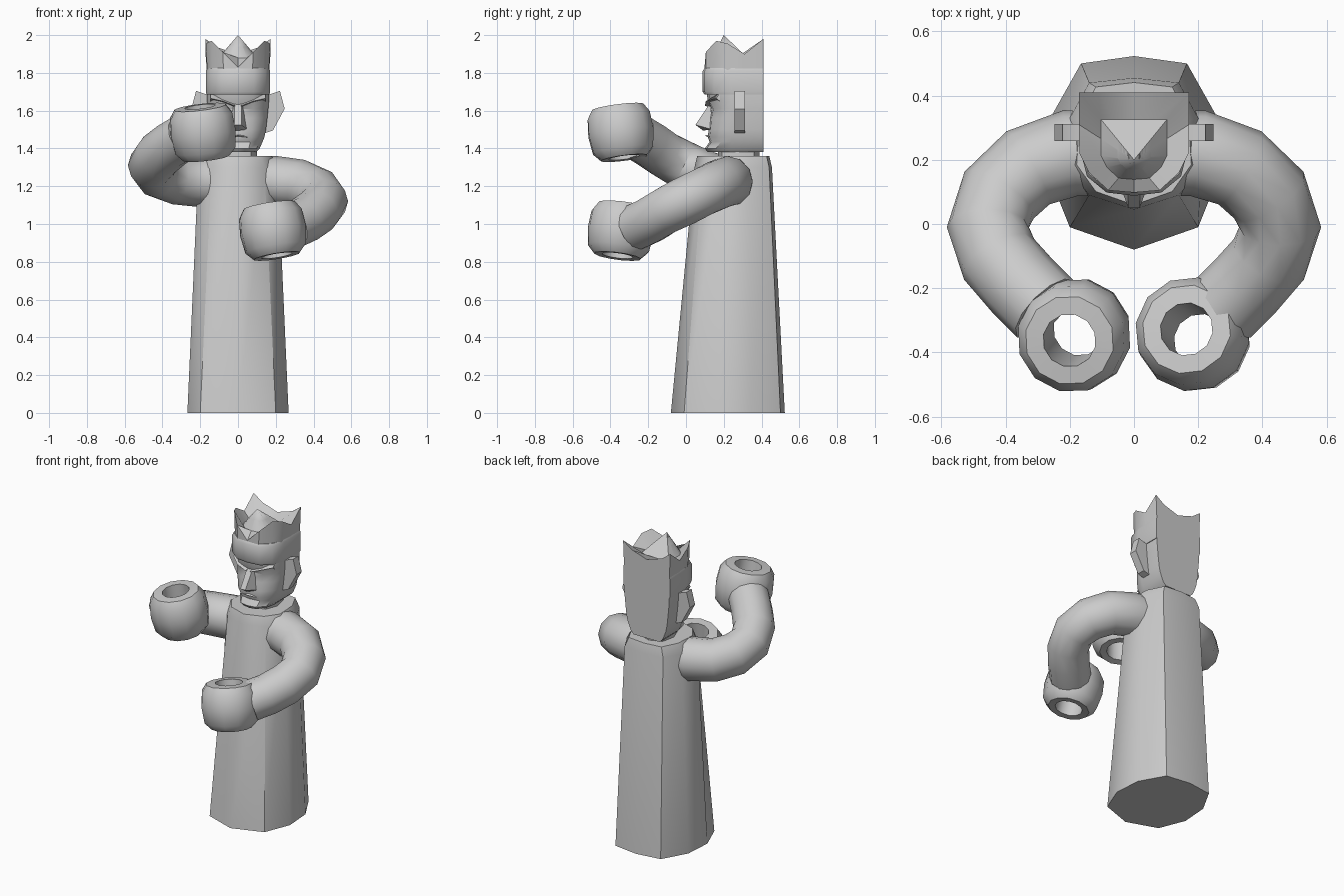
import bpy, bmesh
from math import sin, cos, pi
from mathutils import Vector

if "Cube" in bpy.data.objects:
    bpy.data.objects.remove(bpy.data.objects["Cube"])


def make(name, verts, faces, angle=40):
    me = bpy.data.meshes.new(name)
    me.from_pydata([tuple(v) for v in verts], [], faces)
    bm = bmesh.new()
    bm.from_mesh(me)
    bmesh.ops.recalc_face_normals(bm, faces=bm.faces)
    bm.to_mesh(me)
    bm.free()
    ob = bpy.data.objects.new(name, me)
    bpy.context.collection.objects.link(ob)
    bpy.ops.object.select_all(action='DESELECT')
    ob.select_set(True)
    bpy.context.view_layer.objects.active = ob
    bpy.ops.object.shade_smooth_by_angle(angle=angle * pi / 180)
    return ob


def loft(name, rings, caps=True, closed=False, angle=40):
    n, m = len(rings[0]), len(rings)
    faces = [(i * n + j, i * n + (j + 1) % n,
              (i + 1) % m * n + (j + 1) % n, (i + 1) % m * n + j)
             for i in range(m if closed else m - 1) for j in range(n)]
    if caps and not closed:
        faces += [tuple(range(n)), tuple(range((m - 1) * n, m * n))]
    return make(name, [v for r in rings for v in r], faces, angle)


def mirrored(half, z):
    # half outline runs from front to back on +x
    pts = half + [(-x, y) for x, y in reversed(half) if x > 1e-5]
    return [(x, y, z) for x, y in pts]


# Robe: ten-sided tapering column with a softened shoulder edge
hem = [(0, -.08), (.2, -.01), (.268, .16), (.255, .34), (.165, .5), (0, .523)]
top = [(0, .045), (.14, .09), (.21, .18), (.2, .33), (.14, .44), (0, .455)]
neckline = [(x * .85, .25 + (y - .25) * .93) for x, y in top]
loft("robe", [mirrored(hem, 0), mirrored(top, 1.3), mirrored(neckline, 1.36)])

# Neck
collar = [(0, .17), (.07, .19), (.1, .27), (.08, .36), (0, .39)]
loft("neck", [mirrored(collar, 1.34), mirrored(collar, 1.42)])


# Head: flat back, faceted rounded front
def section(w, yf, z):
    return mirrored([(0, yf), (.5 * w, yf + .01), (.86 * w, yf + .06),
                     (w, .24), (w, .41)], z)


loft("head", [section(*s) for s in (
    (.095, .115, 1.38), (.115, .1, 1.40), (.13, .125, 1.435), (.14, .115, 1.46),
    (.148, .12, 1.50), (.155, .125, 1.56), (.16, .135, 1.61), (.163, .115, 1.645),
    (.163, .11, 1.70))])

# Nose
make("nose", [(-.02, .13, 1.645), (.02, .13, 1.645), (-.05, .14, 1.5), (.05, .14, 1.5),
              (-.018, .05, 1.525), (.018, .05, 1.525), (0, .09, 1.495)],
     [(0, 1, 5, 4), (0, 4, 2), (1, 3, 5), (4, 6, 2), (5, 3, 6), (4, 5, 6), (2, 6, 3),
      (0, 2, 3, 1)])

# Lips and sloping brows
loft("lips", [[(x, .15, z - .012), (x, y, z), (x, .15, z + .012)]
              for x, y, z in ((-.07, .13, 1.455), (0, .098, 1.468), (.07, .13, 1.455))])
for s in (-1, 1):
    loft("brow", [[(s * x, .18, z - .015), (s * x, y, z), (s * x, .18, z + .03)]
                  for x, y, z in ((.015, .1, 1.625), (.08, .105, 1.65), (.145, .16, 1.665))])

# Ears: flat five-sided plates
for s in (-1, 1):
    ear = [(.14, 1.69), (.165, 1.685), (.222, 1.705), (.247, 1.61), (.185, 1.495), (.14, 1.48)]
    loft("ear", [[(s * x, y, z) for x, z in ear] for y in (.258, .312)])

# Headband
loft("headband", [section(.167, .098, 1.685), section(.17, .088, 1.70),
                  section(.17, .088, 1.81), section(.165, .098, 1.825)])

# Crown: notched outer wall, then a cap rising to a central peak
outline = [(0, .098, 1.83), (.08, .105, 1.91), (.14, .16, 1.97), (.17, .22, 1.955),
           (.172, .31, 1.90), (.172, .41, 1.98), (.11, .41, 1.935), (0, .41, 1.90)]
rim = [Vector(p) for p in outline] + [Vector((-x, y, z)) for x, y, z in reversed(outline[1:-1])]
base = [Vector((p.x * .96, p.y, 1.81)) for p in rim]
peak = Vector((0, .2, 2.0))
inner = []
for p in rim:
    q = p.lerp(peak, .4)
    q.z = 1.88
    inner.append(q)
loft("crown", [base, rim, inner, [p.lerp(peak, .85) for p in inner]], angle=35)
make("crown_peak", [p.lerp(peak, .5) for p in inner] + [peak],
     [(i, (i + 1) % len(inner), len(inner)) for i in range(len(inner))])


# Sleeves: tubes swept along a bent path
def tube(name, path, radii, sides=12):
    path = [Vector(p) for p in path]
    rings = []
    for i, p in enumerate(path):
        t = (path[min(i + 1, len(path) - 1)] - path[max(i - 1, 0)]).normalized()
        side = t.cross(Vector((0, 0, 1))).normalized()
        up = side.cross(t)
        rings.append([p + radii[i] * (side * cos(a) + up * sin(a))
                      for a in (2 * pi * k / sides for k in range(sides))])
    return loft(name, rings)


# Fists: bulging rings, open through the middle
def fist(name, centre, axis):
    q = Vector(axis).to_track_quat('Z', 'Y')
    profile = [(.083, -.135), (.125, -.138), (.165, -.095), (.178, 0),
               (.17, .09), (.14, .135), (.083, .138)]
    rings = [[Vector(centre) + q @ Vector((r * cos(a), r * sin(a), h))
              for a in (2 * pi * k / 12 for k in range(12))] for r, h in profile]
    return loft(name, rings, closed=True)


plan = [(.08, .22), (.2, .22), (.33, .175), (.42, .09), (.455, -.01),
        (.42, -.11), (.35, -.19), (.275, -.265)]
radii = [.135, .135, .132, .13, .128, .126, .125, .125]
low = [1.225, 1.225, 1.21, 1.17, 1.12, 1.07, 1.02, .985]
high = [1.225, 1.225, 1.235, 1.265, 1.31, 1.365, 1.42, 1.465]
tube("lowered_arm", [(x, y, z) for (x, y), z in zip(plan, low)], radii)
tube("raised_arm", [(-x, y, z) for (x, y), z in zip(plan, high)], radii)
fist("lowered_fist", (.185, -.345, .965), (-.16, .13, 1))
fist("raised_fist", (-.185, -.345, 1.485), (-.12, -.13, 1))
